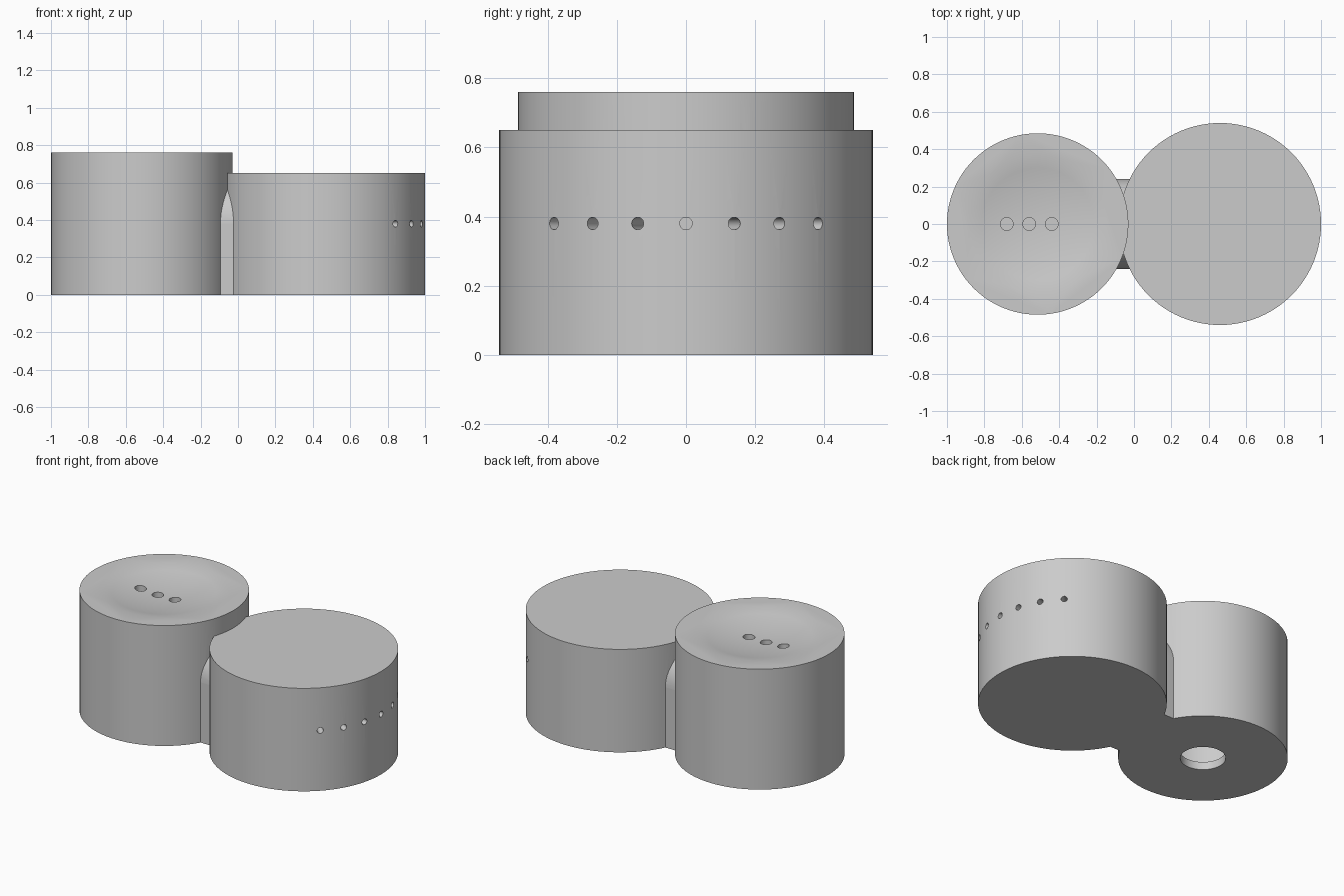
import bpy
from math import radians, sin, cos
from mathutils import Vector

cube = bpy.data.objects.get("Cube")
if cube:
    bpy.data.objects.remove(cube, do_unlink=True)

GREY = (0.6, 0.6, 0.6, 1)
grey = bpy.data.materials.new("plain grey")
grey.use_nodes = True
grey.diffuse_color = GREY
grey.node_tree.nodes["Principled BSDF"].inputs["Base Color"].default_value = GREY


def finish(name):
    ob = bpy.context.object
    ob.name = name
    ob.data.materials.append(grey)
    return ob


def cylinder(name, start, end, radius, sides=96):
    """Cylinder running from one point to another."""
    start, end = Vector(start), Vector(end)
    axis = end - start
    bpy.ops.mesh.primitive_cylinder_add(
        vertices=sides, radius=radius, depth=axis.length,
        location=(start + end) / 2,
        rotation=axis.to_track_quat('Z', 'Y').to_euler())
    return finish(name)


def combine(target, tool, operation):
    """Apply a boolean and discard the tool."""
    mod = target.modifiers.new("shape", 'BOOLEAN')
    mod.operation, mod.object, mod.solver = operation, tool, 'EXACT'
    bpy.context.view_layer.objects.active = target
    bpy.ops.object.modifier_apply(modifier=mod.name)
    bpy.data.objects.remove(tool, do_unlink=True)


TALL_X, TALL_R, TALL_H = -0.515, 0.485, 0.76
LOW_X, LOW_R, LOW_H = 0.46, 0.54, 0.65
HOLE_R, HOLE_Z = 0.018, 0.38
ARCH_R = 0.24

# Two round housings
body = cylinder("joined_housings", (TALL_X, 0, 0), (TALL_X, 0, TALL_H), TALL_R)
low = cylinder("low_housing", (LOW_X, 0, 0), (LOW_X, 0, LOW_H), LOW_R)

# Arched bridge between them
bpy.ops.mesh.primitive_cube_add(size=1, location=(-0.06, 0, HOLE_Z / 2))
bpy.context.object.scale = (0.4, 2 * ARCH_R, HOLE_Z)
bridge = finish("bridge")
arch = cylinder("bridge_arch", (-0.26, 0, HOLE_Z), (0.14, 0, HOLE_Z), ARCH_R, 64)
combine(bridge, arch, 'UNION')
combine(body, bridge, 'UNION')
combine(body, low, 'UNION')

# Shallow dish in the tall top
DISH_R, DISH_DEPTH = 1.54, 0.045
bpy.ops.mesh.primitive_uv_sphere_add(
    segments=48, ring_count=64, radius=DISH_R,
    location=(TALL_X, 0, TALL_H - DISH_DEPTH + DISH_R))
combine(body, finish("dish_cutter"), 'DIFFERENCE')

# Row of three holes in the dish
for i in range(3):
    x = -0.68 + 0.12 * i
    hole = cylinder("top_hole", (x, 0, 0.6), (x, 0, 0.9), 0.034, 32)
    combine(body, hole, 'DIFFERENCE')

# Fan of small holes around the outer side
for i in range(-3, 4):
    a = radians(15 * i)
    ends = [(LOW_X + r * cos(a), r * sin(a), HOLE_Z) for r in (0.3, 0.6)]
    combine(body, cylinder("side_hole", *ends, HOLE_R, 24), 'DIFFERENCE')

# Opening in the base, leading to a wider chamber
for radius, low_z, high_z in ((0.13, -0.1, 0.2), (0.3, 0.05, 0.5)):
    hole = cylinder("base_hole", (TALL_X, 0, low_z), (TALL_X, 0, high_z), radius, 64)
    combine(body, hole, 'DIFFERENCE')

# Smooth walls with crisp rims
bpy.ops.object.select_all(action='DESELECT')
body.select_set(True)
bpy.context.view_layer.objects.active = body
bpy.ops.object.shade_smooth_by_angle(angle=radians(30))
